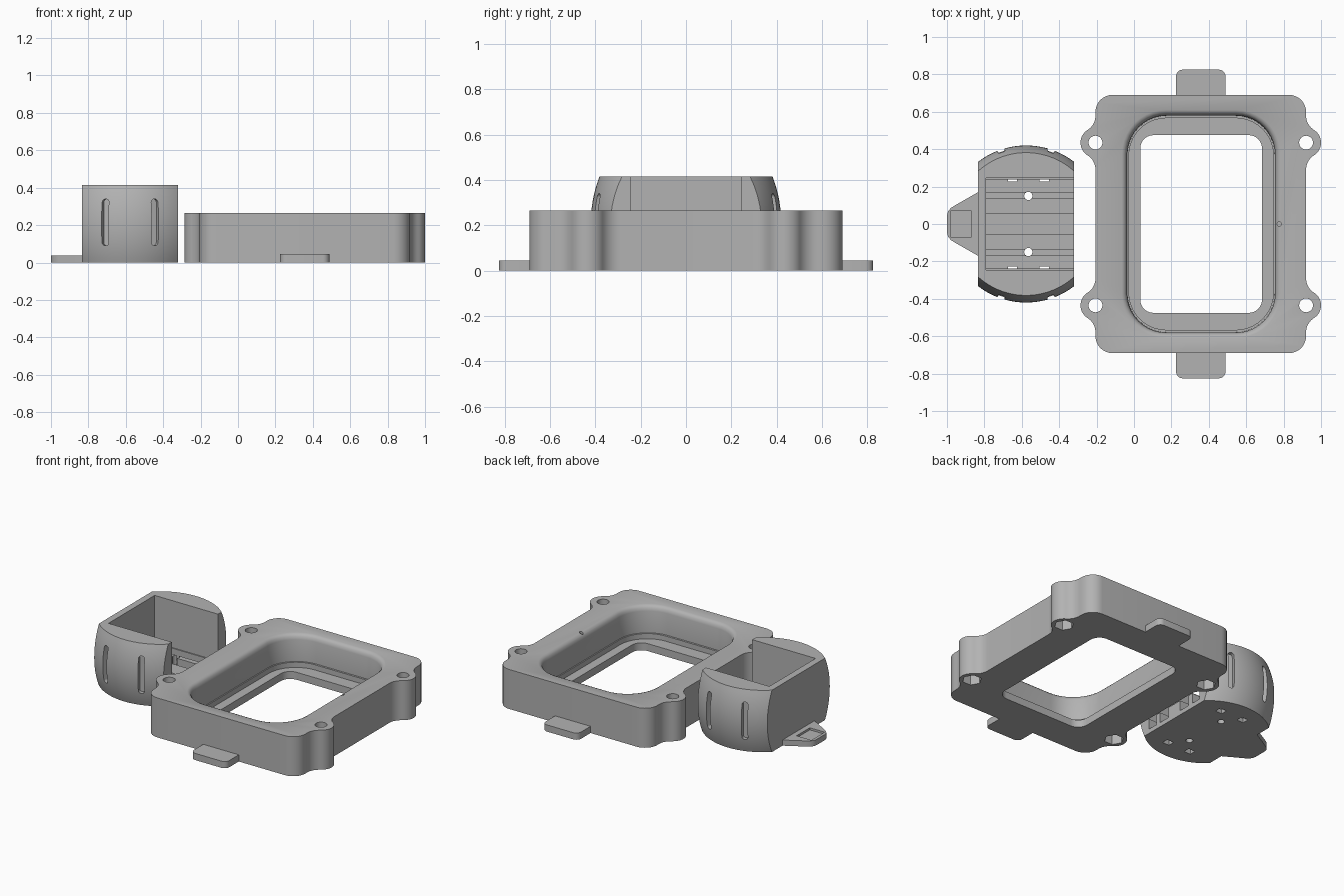
import bpy, bmesh
from math import sin, cos, pi, sqrt, asin, atan2
from mathutils import Matrix

if "Cube" in bpy.data.objects:
    bpy.data.objects.remove(bpy.data.objects["Cube"])

grey = bpy.data.materials.new("plain grey")
grey.use_nodes = True
COLOUR = (0.45, 0.45, 0.45, 1)
grey.diffuse_color = COLOUR
grey.node_tree.nodes["Principled BSDF"].inputs["Base Color"].default_value = COLOUR


def loft(name, rings, matrix=Matrix()):
    """Closed solid from a stack of equal-length rings: [(outline, z), ...]"""
    bm = bmesh.new()
    loops = [[bm.verts.new((x, y, z)) for x, y in pts] for pts, z in rings]
    n = len(loops[0])
    for a, b in zip(loops, loops[1:]):
        for i in range(n):
            j = (i + 1) % n
            bm.faces.new((a[i], a[j], b[j], b[i]))
    bm.faces.new(loops[0][::-1])
    bm.faces.new(loops[-1])
    bm.transform(matrix)
    bmesh.ops.recalc_face_normals(bm, faces=bm.faces)
    mesh = bpy.data.meshes.new(name)
    bm.to_mesh(mesh)
    bm.free()
    mesh.materials.append(grey)
    ob = bpy.data.objects.new(name, mesh)
    bpy.context.collection.objects.link(ob)
    return ob


def prism(name, pts, z0, z1, matrix=Matrix()):
    return loft(name, [(pts, z0), (pts, z1)], matrix)


def arc(cx, cy, r, a0, a1, n=8):
    return [(cx + r * cos(a0 + (a1 - a0) * i / n), cy + r * sin(a0 + (a1 - a0) * i / n))
            for i in range(n + 1)]


def circle(cx, cy, r, n=32):
    return arc(cx, cy, r, 0, 2 * pi, n)[:-1]


def rounded(cx, cy, hx, hy, r, n=10):
    pts = []
    for k, (sx, sy) in enumerate(((1, 1), (-1, 1), (-1, -1), (1, -1))):
        pts += arc(cx + sx * (hx - r), cy + sy * (hy - r), r, k * pi / 2, (k + 1) * pi / 2, n)
    return pts


def box(x0, x1, y0, y1, z0, z1):
    return prism("cutter", [(x0, y0), (x1, y0), (x1, y1), (x0, y1)], z0, z1)


def cut(ob, cutter, op='DIFFERENCE'):
    cutter.hide_render = True
    mod = ob.modifiers.new("cut", 'BOOLEAN')
    mod.operation, mod.object, mod.solver = op, cutter, 'EXACT'
    bpy.context.view_layer.objects.active = ob
    bpy.ops.object.modifier_apply(modifier=mod.name)
    bpy.data.objects.remove(cutter)


def smooth(ob):
    bpy.ops.object.select_all(action='DESELECT')
    ob.select_set(True)
    bpy.context.view_layer.objects.active = ob
    bpy.ops.object.shade_smooth_by_angle(angle=0.5)


# ---- Frame: rounded block with four blended screw ears ----
CX, HX, HY, TOP = 0.357, 0.563, 0.69, 0.265
EAR_Y, EAR_R, BLEND = 0.435, 0.08, 0.09
dy = sqrt((EAR_R + BLEND) ** 2 - BLEND ** 2)
tilt = atan2(dy, BLEND)
quarter = arc(HX + BLEND, EAR_Y - dy, BLEND, pi, pi - tilt)
quarter += arc(HX, EAR_Y, EAR_R, -tilt, tilt, 20)[1:-1]
quarter += arc(HX + BLEND, EAR_Y + dy, BLEND, pi + tilt, pi)
quarter += arc(HX - 0.09, HY - 0.09, 0.09, 0, pi / 2)
half = quarter + [(-x, y) for x, y in quarter[::-1]]
outline = [(CX + x, y) for x, y in half + [(-x, -y) for x, y in half]]
frame = prism("frame", outline, 0, TOP)

# Stepped opening with a rounded lip
steps = [(0.424, 0.609, 0.235, 0.28), (0.424, 0.609, 0.235, TOP),
         (0.412, 0.597, 0.225, 0.26), (0.402, 0.587, 0.215, 0.25),
         (0.396, 0.581, 0.21, 0.23), (0.394, 0.579, 0.21, 0.085),
         (0.386, 0.566, 0.2, 0.085), (0.386, 0.566, 0.2, 0.05),
         (0.325, 0.475, 0.07, 0.05), (0.325, 0.475, 0.07, -0.05)]
cut(frame, loft("opening", [(rounded(CX + 0.002, 0, hx, hy, r), z) for hx, hy, r, z in steps]))
cut(frame, prism("groove", circle(CX + 0.42, 0, 0.012, 12), 0.085, 0.3))

# Screw holes with hexagonal nut pockets underneath
for sx in (-1, 1):
    for sy in (-1, 1):
        x, y = CX + sx * HX, sy * EAR_Y
        cut(frame, prism("hole", circle(x, y, 0.037), -0.1, 0.4))
        cut(frame, prism("nut_pocket", circle(x, y, 0.06, 6), -0.1, 0.07))
smooth(frame)

# End tabs of the frame
for name, s in (("front_tab", -1), ("back_tab", 1)):
    smooth(prism(name, rounded(CX, s * 0.735, 0.132, 0.09, 0.035, 6), 0, 0.045))

# ---- Holder: bulging drum trimmed flat on both sides ----
DX, DH = -0.577, 0.415
rings = []
for i in range(17):
    z = DH * i / 16
    radius = 0.42 - 0.58 + sqrt(0.58 ** 2 - (z - DH / 2) ** 2)
    rings.append((circle(DX, 0, radius, 96), z))
holder = loft("holder", rings)
cut(holder, box(-0.835, -0.32, -1, 1, -1, 1), 'INTERSECT')

# Cavity open to one side, with channels in its floor
cut(holder, box(-0.79, -0.2, -0.245, 0.245, 0.1, 0.6))
for s in (-1, 1):
    for a, b in ((0.055, 0.135), (0.17, 0.238)):
        cut(holder, box(-0.79, -0.2, min(s * a, s * b), max(s * a, s * b), 0.03, 0.2))
    cut(holder, prism("hole", circle(DX + 0.012, s * 0.15, 0.022), -0.1, 0.3))

# Strap pockets underneath and upright slots in the curved wall
ANGLE = asin(0.135 / 0.42)
slot = rounded(0, 0.215, 0.019, 0.125, 0.0185, 6)
for sx in (-1, 1):
    for sy in (-1, 1):
        px = DX + 0.012 + sx * 0.085
        cut(holder, box(px - 0.025, px + 0.025, sy * 0.25 - 0.022, sy * 0.25 + 0.022, -0.1, 0.045))
        turn = sx * ANGLE if sy < 0 else pi - sx * ANGLE
        place = (Matrix.Translation((DX, 0, 0)) @ Matrix.Rotation(turn, 4, 'Z')
                 @ Matrix.Rotation(pi / 2, 4, 'X'))
        cut(holder, prism("slot", slot, 0.38, 0.5, place))
smooth(holder)

# Tapered side lug with a shallow square recess
edge = [(-0.82, 0.178), (-0.96, 0.098), (-0.98, 0.085), (-0.995, 0.066), (-1, 0.045)]
lug = prism("side_lug", edge + [(x, -y) for x, y in edge[::-1]], 0, 0.038)
cut(lug, box(-0.98, -0.87, -0.07, 0.07, 0.024, 0.1))
smooth(lug)
